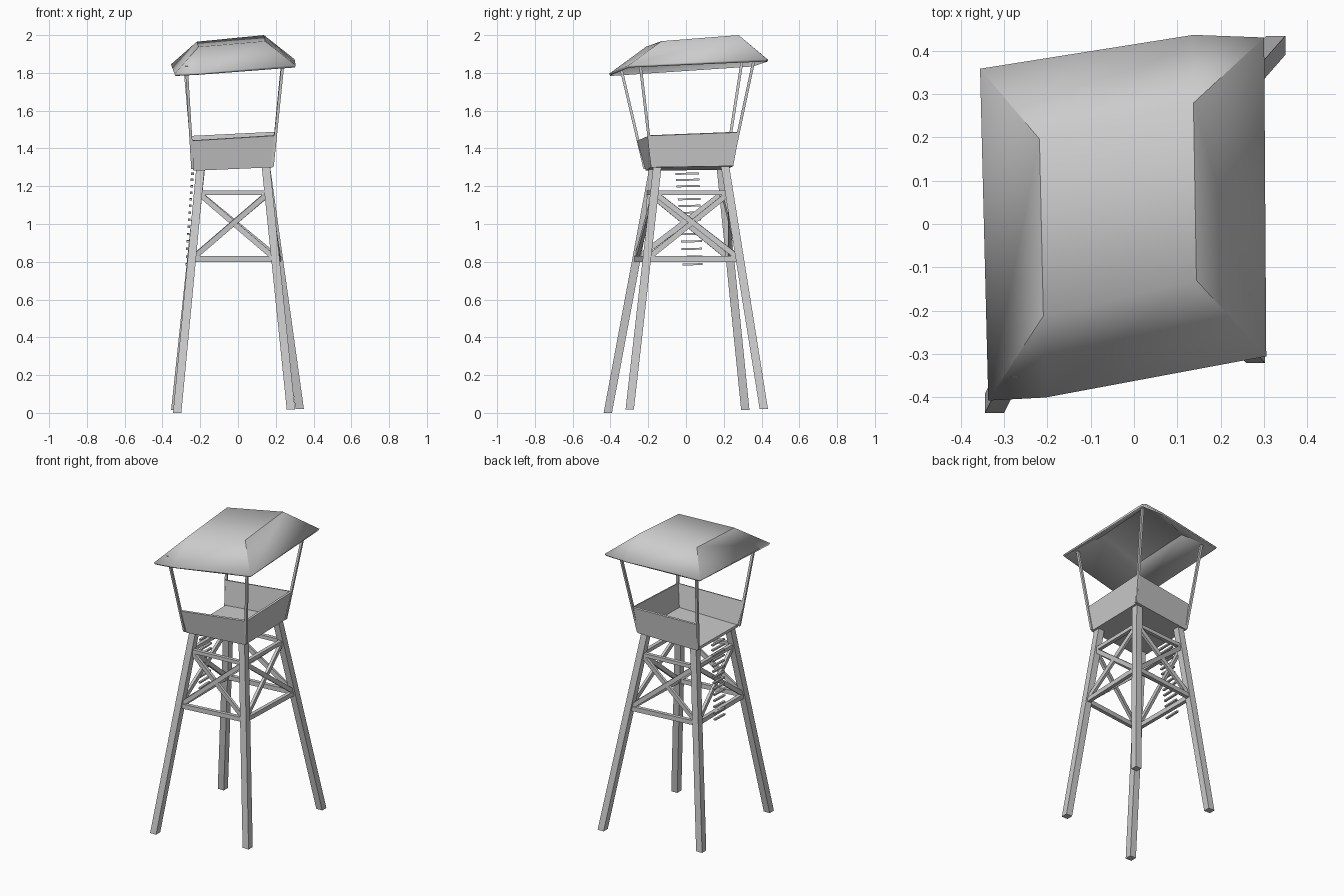
import bpy, math
from mathutils import Vector as V

if "Cube" in bpy.data.objects:
    bpy.data.objects.remove(bpy.data.objects["Cube"])


def mesh(name, verts, faces):
    me = bpy.data.meshes.new(name)
    me.from_pydata([tuple(v) for v in verts], [], faces)
    me.update()
    ob = bpy.data.objects.new(name, me)
    bpy.context.collection.objects.link(ob)
    return ob


def solidify(ob, t):
    m = ob.modifiers.new("thickness", 'SOLIDIFY')
    m.thickness, m.offset, m.use_even_offset = t, -1, True


BOX = [(3, 2, 1, 0), (4, 5, 6, 7), (0, 1, 5, 4), (1, 2, 6, 5), (2, 3, 7, 6), (3, 0, 4, 7)]


def upright(name, a, b, w):
    """Leaning post with a horizontal square section."""
    h = w / 2
    sq = [V((-h, -h, 0)), V((h, -h, 0)), V((h, h, 0)), V((-h, h, 0))]
    return mesh(name, [a + s for s in sq] + [b + s for s in sq], BOX)


def beam(name, a, b, w, t):
    """Horizontal or diagonal bar: w in the vertical plane, t across."""
    d = (b - a).normalized()
    s = d.cross(V((0, 0, 1))).normalized()
    u = s.cross(d)
    sq = [-s * t / 2 - u * w / 2, s * t / 2 - u * w / 2, s * t / 2 + u * w / 2, -s * t / 2 + u * w / 2]
    return mesh(name, [a + q for q in sq] + [b + q for q in sq], BOX)


# corner order everywhere: front left, front right, back right, back left
names = ["front_left", "front_right", "back_right", "back_left"]
sides = ["front", "right", "back", "left"]

# legs
foot = [V((-.322, -.414, 0)), V((.28, -.298, .018)), V((.327, .412, .02)), V((-.332, .314, .015))]
head = [V((-.20, -.175, 1.285)), V((.148, -.152, 1.30)), V((.148, .207, 1.305)), V((-.197, .185, 1.29))]
for n, a, b in zip(names, foot, head):
    upright(n + "_leg", a, b, .044)


def on_leg(i, z):
    a, b = foot[i % 4], head[i % 4]
    return a.lerp(b, (z - a.z) / (b.z - a.z))


# rails and cross braces on each side
for i, s in enumerate(sides):
    lo = (on_leg(i, .815), on_leg(i + 1, .815))
    hi = (on_leg(i, 1.165), on_leg(i + 1, 1.165))
    beam(s + "_lower_rail", *lo, .03, .024)
    beam(s + "_upper_rail", *hi, .024, .024)
    beam(s + "_brace_a", lo[0], hi[1], .028, .018)
    beam(s + "_brace_b", lo[1], hi[0], .028, .018)

# deck floor
low = [V((-.235, -.213, 1.282)), V((.182, -.185, 1.30)), V((.182, .25, 1.307)), V((-.235, .215, 1.287))]
mesh("deck_floor", low + [v + V((0, 0, .018)) for v in low], BOX)

# flared parapet, open on the ladder side
top = [V((-.256, -.26, 1.44)), V((.20, -.198, 1.467)), V((.205, .283, 1.485)), V((-.25, .225, 1.465))]
wall = mesh("parapet", low + top, [(i, i + 1, i + 5, i + 4) for i in range(3)])
solidify(wall, .012)

# roof posts
base = [V((-.24, -.218, 1.29)), V((.182, -.178, 1.305)), V((.182, .24, 1.31)), V((-.235, .208, 1.295))]
cap = [V((-.272, -.342, 1.815)), V((.237, -.242, 1.84)), V((.237, .36, 1.87)), V((-.282, .293, 1.84))]
for n, a, b in zip(names, base, cap):
    upright(n + "_roof_post", a, a.lerp(b, 1.04), .015)

# tilted, skewed hip roof shell
roof = mesh("roof", [
    (-.336, -.407, 1.795), (.305, -.305, 1.84), (.30, .43, 1.872), (-.355, .358, 1.845),
    (-.209, -.212, 1.938), (.144, -.13, 1.968), (.137, .279, 2.0), (-.218, .196, 1.965),
    (-.204, -.40, 1.80), (.137, .436, 1.868)],
    [(0, 4, 7, 3), (0, 8, 4), (8, 1, 5, 4), (1, 2, 6, 5), (2, 9, 6), (9, 3, 7, 6), (4, 5, 6, 7)])
hips = [{0, 4}, {1, 5}, {2, 6}, {3, 7}, {4, 7}, {5, 6}]
for p in roof.data.polygons:
    p.use_smooth = True
for e in roof.data.edges:
    e.use_edge_sharp = set(e.vertices) in hips
solidify(roof, .012)

# ladder rungs
N = 14
for i in range(N):
    t = i / (N - 1)
    z = 1.265 - .42 * t - .06 * t * t
    x = -.241 - .031 * t
    beam("ladder_rung_%02d" % (i + 1), V((x, -.055 + .037 * t, z)), V((x, .07 + .018 * t, z + .003)), .01, .014)
